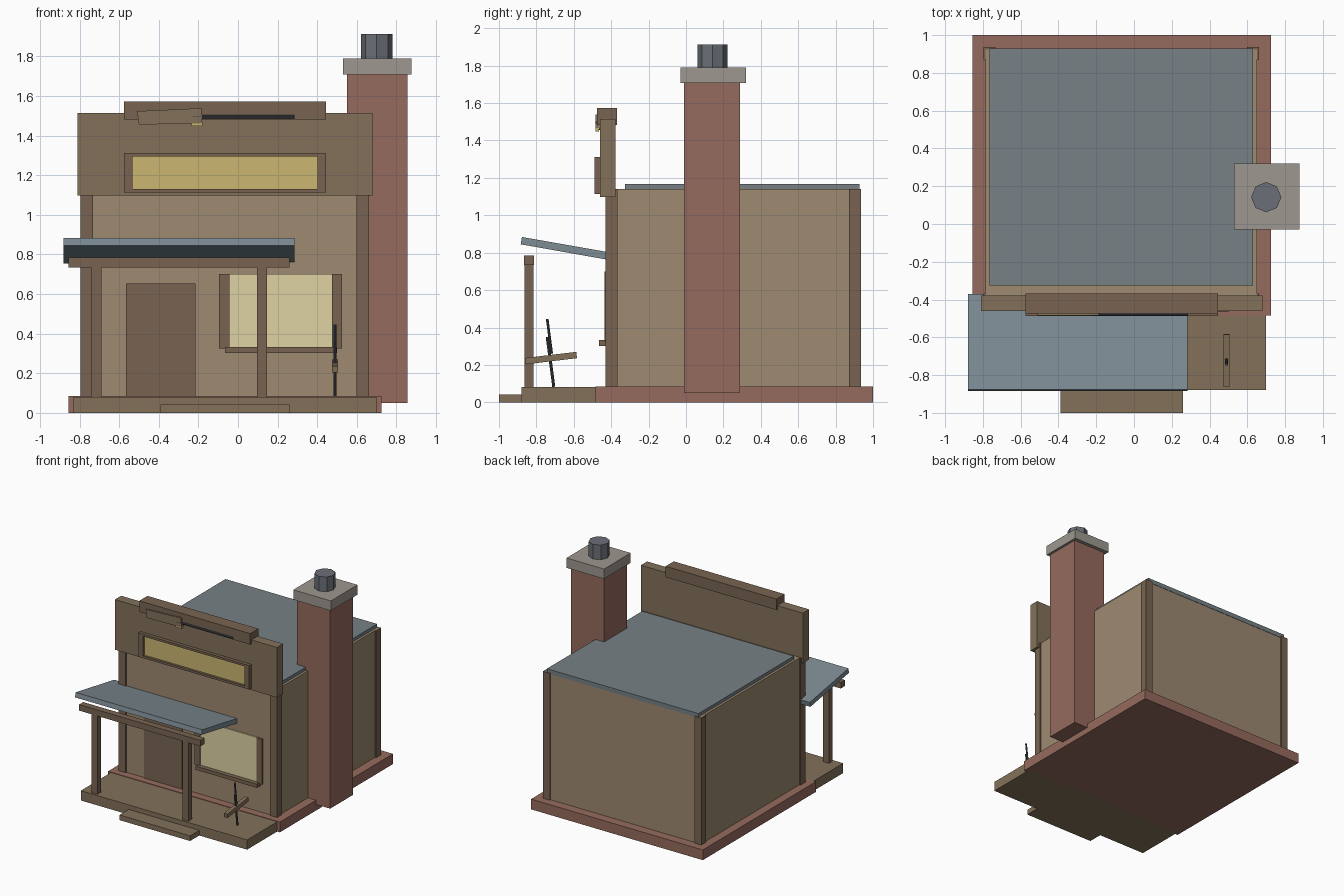
import bpy, bmesh
from math import radians, atan2, hypot
from mathutils import Matrix, Vector

if "Cube" in bpy.data.objects:
    bpy.data.objects.remove(bpy.data.objects["Cube"])


def mat(name, r, g, b):
    m = bpy.data.materials.new(name)
    m.diffuse_color = tuple((c / 255) ** 2.2 for c in (r, g, b)) + (1,)
    m.use_nodes = True
    m.node_tree.nodes["Principled BSDF"].inputs["Base Color"].default_value = m.diffuse_color
    return m


WALL = mat("plank_wall", 156, 136, 112)
TRIM = mat("dark_trim", 120, 100, 82)
BOARD = mat("weathered_board", 130, 113, 90)
BRICK = mat("brick", 148, 106, 94)
STONE = mat("stone", 156, 150, 142)
ROOF = mat("roof_metal", 118, 128, 132)
AWNING = mat("awning_metal", 124, 138, 146)
IRON = mat("iron", 72, 76, 82)
FLUE = mat("flue_metal", 106, 110, 118)
GLASS = mat("window_glow", 222, 210, 162)
PANEL = mat("sign_panel", 202, 182, 112)


def finish(name, bm, m):
    bmesh.ops.recalc_face_normals(bm, faces=bm.faces)
    me = bpy.data.meshes.new(name)
    bm.to_mesh(me)
    bm.free()
    me.materials.append(m)
    ob = bpy.data.objects.new(name, me)
    bpy.context.collection.objects.link(ob)
    return ob


def box(name, x, y, z, m):
    """Box from (min, max) ranges."""
    bm = bmesh.new()
    bmesh.ops.create_cube(bm, size=1)
    for v in bm.verts:
        v.co = [r[0] if c < 0 else r[1] for c, r in zip(v.co, (x, y, z))]
    return finish(name, bm, m)


def prism(name, pts, axis, lo, hi, m):
    """Extrude a profile: (y, z) points along x, or (x, z) points along y."""
    bm = bmesh.new()
    put = (lambda p, t: (t, p[0], p[1])) if axis == 'x' else (lambda p, t: (p[0], t, p[1]))
    f = bm.faces.new([bm.verts.new(put(p, lo)) for p in pts])
    g = bmesh.ops.extrude_face_region(bm, geom=[f])
    d = Vector((hi - lo, 0, 0)) if axis == 'x' else Vector((0, hi - lo, 0))
    bmesh.ops.translate(bm, vec=d, verts=[e for e in g['geom'] if isinstance(e, bmesh.types.BMVert)])
    return finish(name, bm, m)


def rod(name, a, b, r, m, sides=8):
    a, b = Vector(a), Vector(b)
    bm = bmesh.new()
    d = b - a
    # vertical rods keep a corner on the y axis
    rot = d.to_track_quat('Z', 'Y').to_matrix().to_4x4()
    bmesh.ops.create_cone(bm, cap_ends=True, segments=sides, radius1=r, radius2=r, depth=d.length,
                          matrix=Matrix.Translation((a + b) / 2) @ rot)
    return finish(name, bm, m)


def frame(name, x, y, z, w, m, top=True, bottom=True):
    box(name + "_left", (x[0], x[0] + w), y, z, m)
    box(name + "_right", (x[1] - w, x[1]), y, z, m)
    if top:
        box(name + "_top", (x[0] + w, x[1] - w), y, (z[1] - .018, z[1]), m)
    if bottom:
        box(name + "_bottom", (x[0] + w, x[1] - w), y, (z[0], z[0] + .018), m)


# base, porch and step
box("foundation", (-.855, .725), (-.485, 1), (0, .085), BRICK)
box("porch_deck", (-.83, .70), (-.88, -.45), (0, .081), BOARD)
box("porch_step", (-.39, .26), (-1, -.88), (0, .043), BOARD)

# body, corner trim and roof
box("walls", (-.785, .65), (-.42, .925), (.085, 1.14), WALL)
for sx, xo, dx in (("left", -.796, 1), ("right", .661, -1)):
    for sy, yo, dy in (("front", -.431, 1), ("back", .936, -1)):
        n = f"corner_trim_{sy}_{sx}"
        box(n + "_a", sorted((xo, xo + dx * .064)), sorted((yo, yo + dy * .012)), (.085, 1.14), TRIM)
        box(n + "_b", sorted((xo, xo + dx * .012)), sorted((yo, yo + dy * .064)), (.085, 1.14), TRIM)
box("roof", (-.765, .63), (-.325, .928), (1.13, 1.167), ROOF)

# false front with cap and sign
box("false_front", (-.81, .68), (-.46, -.378), (1.098, 1.515), BOARD)
box("false_front_cap", (-.575, .445), (-.475, -.368), (1.482, 1.573), TRIM)
frame("sign_frame", (-.575, .445), (-.488, -.455), (1.113, 1.312), .043, TRIM)
box("sign_panel", (-.535, .405), (-.469, -.455), (1.125, 1.30), PANEL)

# ornament mounted above the sign
prism("ornament_stock", [(-.51, 1.523), (-.185, 1.538), (-.18, 1.462), (-.50, 1.455)],
      'y', -.485, -.46, BOARD)
rod("ornament_bar", (-.23, -.478, 1.495), (.285, -.478, 1.495), .008, IRON)
box("ornament_plate", (-.235, -.18), (-.483, -.465), (1.449, 1.466), PANEL)

# awning, tilted up toward the front
prism("awning", [(-.877, .884), (-.37, .795), (-.377, .755), (-.884, .845)], 'x', -.88, .284, AWNING)
box("awning_beam", (-.855, .26), (-.866, -.812), (.735, .785), TRIM)
for s, x in (("left", -.742), ("right", .095)):
    box("porch_post_" + s, (x, x + .052), (-.863, -.816), (.08, .737), TRIM)

# door and window
box("door", (-.565, -.215), (-.428, -.41), (.085, .652), TRIM)
box("window_pane", (-.05, .475), (-.429, -.41), (.325, .70), GLASS)
frame("window_trim", (-.095, .525), (-.437, -.41), (.325, .70), .051, TRIM, top=False, bottom=False)
box("window_sill", (-.065, .50), (-.466, -.41), (.302, .332), TRIM)

# crossed plank and rods on the porch
prism("porch_prop_plank", [(-.862, .237), (-.586, .27), (-.583, .236), (-.858, .203)],
      'x', .474, .506, BOARD)
rod("porch_prop_rod", (.49, -.742, .445), (.49, -.718, .26), .007, IRON)
rod("porch_prop_blade", (.49, -.742, .35), (.49, -.707, .083), .008, IRON)

# chimney
box("chimney", (.55, .855), (-.01, .29), (.05, 1.712), BRICK)
box("chimney_cap", (.53, .875), (-.03, .32), (1.708, 1.79), STONE)
rod("chimney_flue", (.70, .142, 1.785), (.70, .142, 1.912), .08, FLUE)
